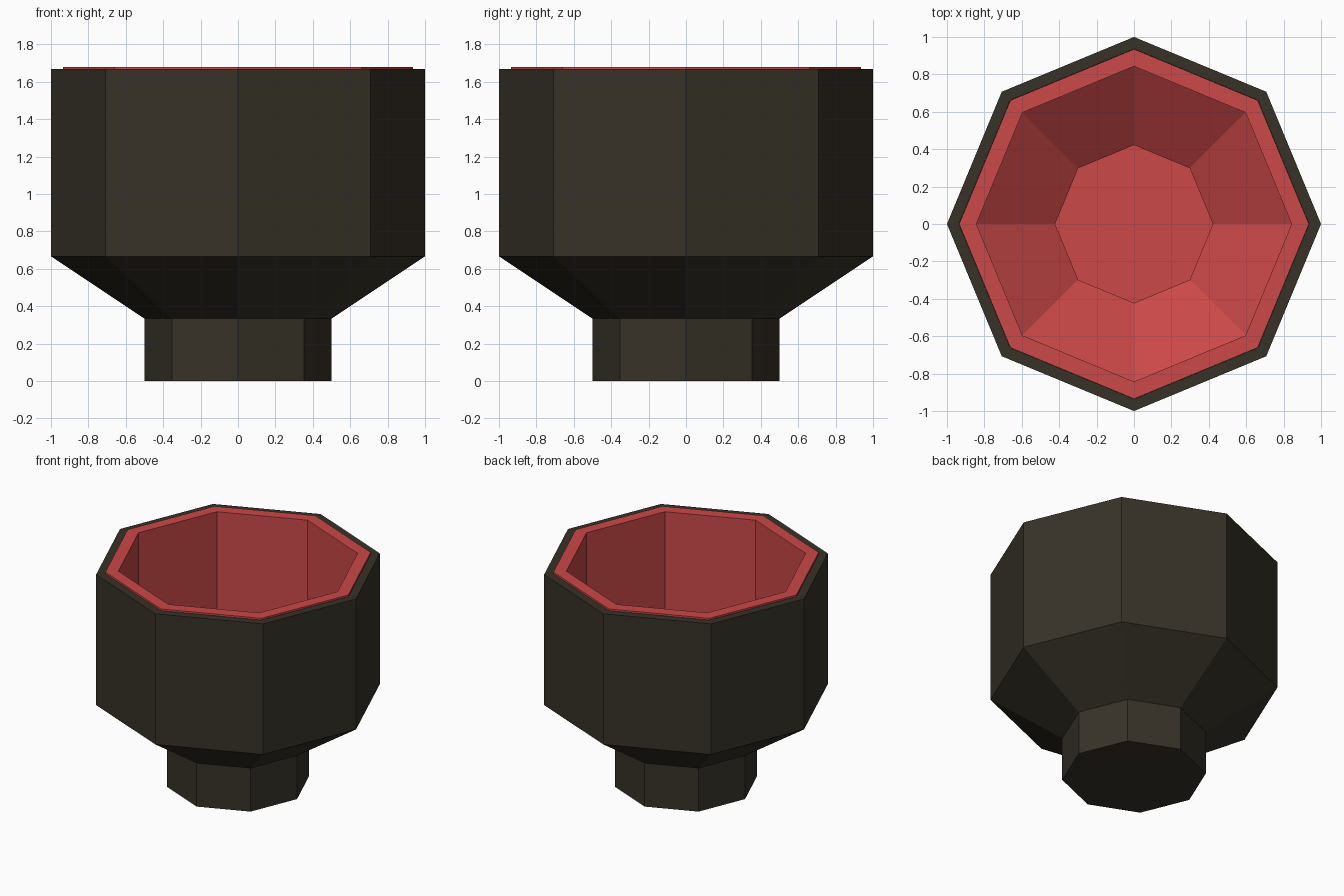
import bpy
import bmesh
from math import cos, sin, pi

if "Cube" in bpy.data.objects:
    bpy.data.objects.remove(bpy.data.objects["Cube"])

SIDES = 8


def make_material(name, color):
    mat = bpy.data.materials.new(name)
    mat.diffuse_color = (*color, 1.0)
    mat.use_nodes = True
    mat.node_tree.nodes["Principled BSDF"].inputs["Base Color"].default_value = mat.diffuse_color
    return mat


def lathe(name, profile, mat):
    """Revolve a (radius, z) profile into an eight-sided solid, capped at both ends."""
    bm = bmesh.new()
    rings = [[bm.verts.new((r * cos(2 * pi * i / SIDES), r * sin(2 * pi * i / SIDES), z))
              for i in range(SIDES)] for r, z in profile]
    for low, high in zip(rings, rings[1:]):
        for i in range(SIDES):
            j = (i + 1) % SIDES
            bm.faces.new((low[i], low[j], high[j], high[i]))
    bm.faces.new(rings[0][::-1])
    bm.faces.new(rings[-1])
    bmesh.ops.recalc_face_normals(bm, faces=bm.faces)
    mesh = bpy.data.meshes.new(name)
    bm.to_mesh(mesh)
    bm.free()
    obj = bpy.data.objects.new(name, mesh)
    bpy.context.collection.objects.link(obj)
    mesh.materials.append(mat)
    return obj


dark = make_material("dark_shell", (0.038, 0.032, 0.021))
red = make_material("red_lining", (0.60, 0.065, 0.065))

# Outer shell: narrow foot, flare, straight wall, then rim and cavity
lathe("outer_shell", [
    (0.5, 0.0), (0.5, 0.333), (1.0, 0.667), (1.0, 1.667),
    (0.936, 1.667), (0.936, 0.72), (0.468, 0.41), (0.468, 0.1),
], dark)

# Inner lining: raised lip, straight wall, sloped shoulder and central well
lathe("inner_lining", [
    (0.466, 0.102), (0.466, 0.412), (0.935, 0.722), (0.935, 1.68),
    (0.843, 1.68), (0.843, 0.79), (0.422, 0.49), (0.422, 0.2),
], red)
